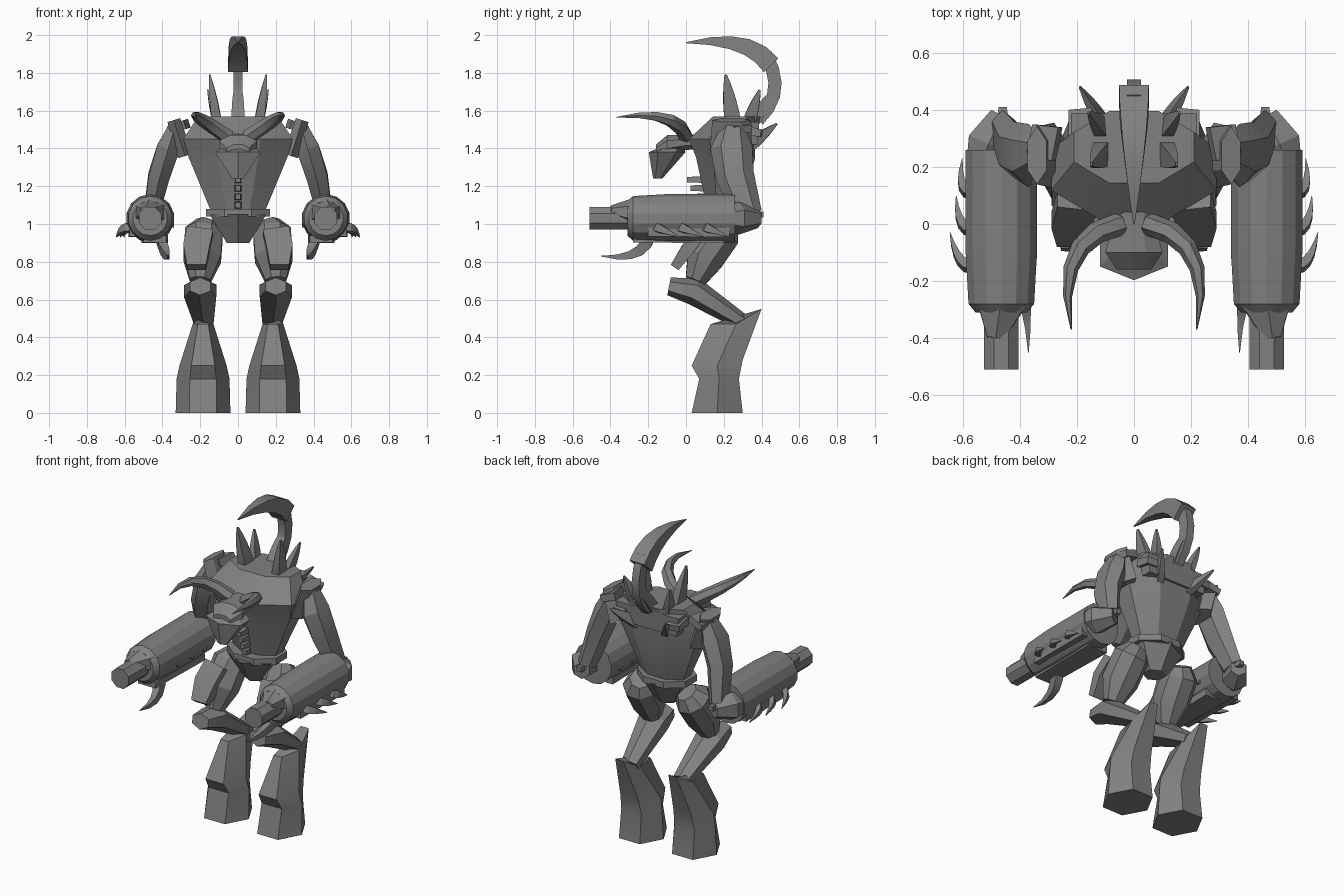
import bpy
import math
from mathutils import Vector

cube = bpy.data.objects.get("Cube")
if cube:
    bpy.data.objects.remove(cube)

RIGHT, BACK, UP = Vector((1, 0, 0)), Vector((0, 1, 0)), Vector((0, 0, 1))

shade = .22
stone = bpy.data.materials.new("stone grey")
stone.use_nodes = True
stone.diffuse_color = (shade, shade, shade, 1)
shader = stone.node_tree.nodes["Principled BSDF"]
shader.inputs["Base Color"].default_value = stone.diffuse_color


def skin(name, rings, mirror):
    """Join rings of equal length into a capped solid, mirrored if paired."""
    count = len(rings[0])
    verts = [tuple(point) for ring in rings for point in ring]
    faces = [range(count), range(len(verts) - count, len(verts))]
    for start in range(0, len(verts) - count, count):
        for i in range(count):
            a, b = start + i, start + (i + 1) % count
            faces.append((a, b, b + count, a + count))
    mesh = bpy.data.meshes.new(name)
    mesh.from_pydata(verts, [], [tuple(face) for face in faces])
    mesh.materials.append(stone)
    part = bpy.data.objects.new(name, mesh)
    bpy.context.collection.objects.link(part)
    bpy.ops.object.select_all(action='DESELECT')
    part.select_set(True)
    bpy.context.view_layer.objects.active = part
    bpy.ops.object.mode_set(mode='EDIT')
    bpy.ops.mesh.select_all(action='SELECT')
    bpy.ops.mesh.normals_make_consistent(inside=False)
    bpy.ops.object.mode_set(mode='OBJECT')
    if mirror:
        part.modifiers.new("Mirror", 'MIRROR')
    bpy.ops.object.shade_smooth_by_angle(angle=math.radians(25))


def sweep(name, points, sizes, depth=1, sides=4, mirror=True, axis=None, across=RIGHT):
    """Sweep a polygon along points; sizes are half widths, depth scales them."""
    points = [Vector(point) for point in points]
    grow = 1 / math.cos(math.pi / sides)
    rings = []
    for i, (point, size) in enumerate(zip(points, sizes)):
        before, after = points[max(i - 1, 0)], points[min(i + 1, len(points) - 1)]
        along = axis or (after - before).normalized()
        side = (across - along * across.dot(along)).normalized()
        rise = along.cross(side) * depth
        angles = [math.tau * (k + .5) / sides for k in range(sides)]
        rings.append([point + (side * math.cos(a) + rise * math.sin(a)) * size * grow
                      for a in angles])
    skin(name, rings, mirror)


def arc(name, start, bend, end, size, depth=1, sides=4, mirror=True, tip=.05, across=RIGHT):
    """Curved part that thins toward its end; tip is the end size as a share."""
    start, bend, end = Vector(start), Vector(bend), Vector(end)
    steps = [i / 5 for i in range(6)]
    points = [start.lerp(bend, t).lerp(bend.lerp(end, t), t) for t in steps]
    sizes = [size * (1 - (1 - tip) * t ** 2) for t in steps]
    sweep(name, points, sizes, depth, sides, mirror, across=across)


def spike(name, base, tip, size):
    """Straight thorn, deeper than wide, with a blunt end."""
    arc(name, base, Vector(base).lerp(Vector(tip), .5), tip, size, depth=1.7, tip=.15)


# Trunk
sweep("torso", [(0, .2, 1.06), (0, .21, 1.35), (0, .19, 1.45), (0, .27, 1.57)],
      [.14, .26, .29, .21], depth=.6, sides=8, mirror=False, axis=UP)
sweep("back_band", [(0, .3, 1.42), (0, .3, 1.54)], [.2, .22],
      depth=.4, mirror=False, axis=UP)
sweep("belt", [(0, .19, 1.04), (0, .19, 1.08)], [.17, .17],
      depth=.8, sides=8, mirror=False, axis=UP)
sweep("pelvis", [(0, .18, .9), (0, .18, 1.05)], [.06, .15],
      depth=.9, sides=6, mirror=False, axis=UP)
for step in range(4):
    stud = Vector((0, .1, 1.1)) + UP * step * .045
    sweep("belly_stud", [stud, stud - BACK * (.04 + step * .018)], [.018, .014], mirror=False)

# Head
sweep("skull", [(0, .1, 1.44), (0, -.02, 1.43), (0, -.1, 1.42), (0, -.16, 1.39)],
      [.08, .08, .1, .06], depth=.5, sides=8, mirror=False, axis=-BACK)
sweep("face_mask", [(0, -.15, 1.24), (0, -.1, 1.38), (0, -.08, 1.4)], [.03, .12, .09],
      depth=.7, sides=6, mirror=False, axis=UP)
arc("horn", (.05, 0, 1.46), (.28, -.05, 1.61), (.22, -.37, 1.565), .035, sides=6, across=UP)

# Back spikes
spike("tall_spike", (.11, .25, 1.53), (.15, .21, 1.79), .025)
spike("middle_spike", (.11, .33, 1.53), (.16, .39, 1.71), .02)
spike("rear_spike", (.09, .32, 1.4), (.19, .48, 1.53), .02)
sweep("back_plate", [(.18, .3, 1.5), (.19, .4, 1.48)], [.05, .04], depth=.5)

# Tail
arc("tail_root", (0, .33, 1.5), (0, .4, 1.62), (0, .46, 1.68), .035, tip=.7, mirror=False)
arc("tail", (0, .38, 1.55), (0, .54, 1.7), (0, .42, 1.9), .025, depth=1.4, tip=1, mirror=False)
arc("stinger", (0, .45, 1.84), (0, .34, 2), (0, 0, 1.96), .052, mirror=False)

# Arms
elbow = Vector((.46, .33, 1.05))
sweep("shoulder", [(.28, .24, 1.36), (.34, .24, 1.55)], [.04, .035], depth=2.5, sides=6)
sweep("shoulder_plate", [(.27, .28, 1.53), (.36, .3, 1.5)], [.06, .05], depth=.4, across=BACK)
sweep("upper_arm", [(.33, .25, 1.52), (.37, .24, 1.4), (.42, .26, 1.25), elbow],
      [.035, .06, .055, .04], depth=1.6, sides=6)
sweep("elbow", [(.54, .2, 1.03), (.51, .28, 1.03), (.46, .38, 1.03)], [.05, .075, .045], sides=6)
sweep("elbow_knob", [elbow, elbow + BACK * .08], [.02, .015])

# Arm cannons
cannon = Vector((.465, 0, 1.03))
sweep("cannon_body", [cannon + BACK * y for y in (.26, -.1, -.28, -.31)],
      [.125, .125, .115, .09], sides=14)
sweep("cannon_hood", [(.465, -.27, 1.06), (.485, -.4, 1.07)], [.09, .03], depth=.8, sides=6)
sweep("cannon_barrel", [cannon - BACK * y for y in (.2, .51)], [.06, .06], sides=8)
for y in (-.03, .1, .23):
    root = Vector((.57, y - .12, .98))
    tip = Vector((.64 - y / 6, y, .93))
    arc("cannon_barb", root, root + RIGHT * .05, tip, .018, depth=1.3)
    knob = Vector((.36, y - .07, 1))
    sweep("cannon_stud", [knob, knob - RIGHT * .02], [.022, .018], sides=6, across=UP)
sweep("cannon_rail", [(.55, .23, .96), (.55, -.2, .96)], [.03, .025])
sweep("cannon_keel", [(.44, .2, .92), (.44, -.28, .92)], [.07, .06], depth=.3)
arc("cannon_claw", (.42, -.19, .95), (.37, -.22, .8), (.37, -.45, .83), .025, depth=1.3)

# Legs
knee = Vector((.2, .05, .7))
sweep("thigh", [(.16, .22, 1), (.18, .19, .95), (.19, .1, .82), knee],
      [.06, .1, .1, .055], sides=8)
sweep("thigh_plate", [(.2, .08, .96), (.22, .01, .87), (.22, -.06, .77)],
      [.07, .07, .05], depth=.5)
sweep("shin", [(.2, -.09, .67), (.2, .04, .645), (.18, .3, .48)],
      [.055, .085, .05], depth=.75, sides=6)


def hoof_ring(front, back, half, height, slant):
    """Six-sided outline whose rear edge rises by the slant."""
    ring = []
    for k in range(6):
        angle = math.tau * k / 6
        along = math.sin(angle) / math.sin(math.tau / 6)
        y = (front + back) / 2 + along * (back - front) / 2
        ring.append((.185 + half * math.cos(angle), y, height + slant * max(along, 0)))
    return ring


# Hooves
skin("hoof", [hoof_ring(.03, .3, .145, 0, 0), hoof_ring(.07, .28, .14, .18, 0),
              hoof_ring(.03, .3, .125, .25, .03), hoof_ring(.13, .4, .055, .47, .08)], True)
